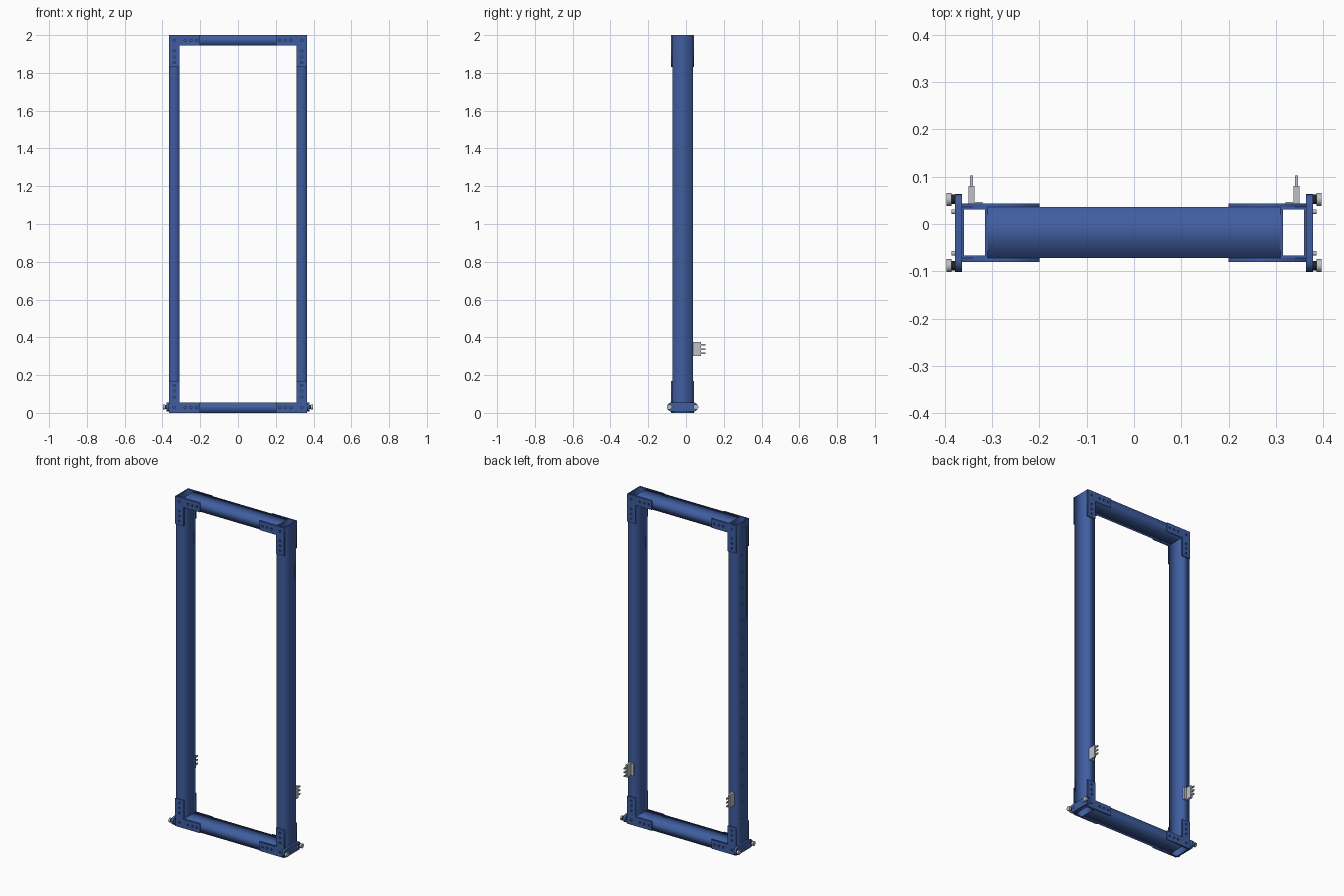
import bpy, bmesh
from math import pi, cos, sin
from mathutils import Matrix, Vector

if "Cube" in bpy.data.objects:
    bpy.data.objects.remove(bpy.data.objects["Cube"])


def material(name, rgb):
    m = bpy.data.materials.new(name)
    m.diffuse_color = (*rgb, 1)
    m.use_nodes = True
    m.node_tree.nodes["Principled BSDF"].inputs["Base Color"].default_value = m.diffuse_color
    return m


blue = material("blue_paint", (0.05, 0.11, 0.35))
steel = material("light_steel", (0.50, 0.54, 0.58))
black = material("black_rubber", (0.015, 0.015, 0.015))
YC = -0.018          # centre of the frame depth
XZ = Matrix.Rotation(pi / 2, 4, 'X')                                       # profile in x-z
YZ = Matrix(((0, 0, 1, 0), (1, 0, 0, 0), (0, 1, 0, 0), (0, 0, 0, 1)))      # profile in y-z


def add(name, bm, mat):
    bmesh.ops.recalc_face_normals(bm, faces=bm.faces)
    me = bpy.data.meshes.new(name)
    bm.to_mesh(me)
    bm.free()
    me.materials.append(mat)
    ob = bpy.data.objects.new(name, me)
    bpy.context.collection.objects.link(ob)
    return ob


def rect(x0, x1, y0, y1):
    return [(x0, y0), (x1, y0), (x1, y1), (x0, y1)]


def circle(x, y, r, n=12):
    return [(x + r * cos(2 * pi * i / n), y + r * sin(2 * pi * i / n)) for i in range(n)]


def plate(name, loops, thick, mtx, mat):
    """Extruded flat profile: first loop is the outline, the others are holes."""
    cu = bpy.data.curves.new(name, 'CURVE')
    cu.dimensions, cu.fill_mode, cu.extrude = '2D', 'BOTH', thick / 2
    for pts in loops:
        s = cu.splines.new('POLY')
        s.points.add(len(pts) - 1)
        for p, c in zip(s.points, pts):
            p.co = (c[0], c[1], 0, 1)
        s.use_cyclic_u = True
    tmp = bpy.data.objects.new(name, cu)
    bpy.context.collection.objects.link(tmp)
    bpy.context.view_layer.update()
    me = bpy.data.meshes.new_from_object(tmp.evaluated_get(bpy.context.evaluated_depsgraph_get()))
    bpy.data.objects.remove(tmp)
    bm = bmesh.new()
    bm.from_mesh(me)
    bpy.data.meshes.remove(me)
    bmesh.ops.remove_doubles(bm, verts=bm.verts, dist=1e-5)
    bm.transform(mtx)
    return add(name, bm, mat)


def box(name, x, y, z, mat):
    bm = bmesh.new()
    bmesh.ops.create_cube(bm, size=1)
    lo, hi = zip(*(sorted(a) for a in (x, y, z)))
    lo, hi = Vector(lo), Vector(hi)
    bm.transform(Matrix.Translation((lo + hi) / 2) @ Matrix.Diagonal((*(hi - lo), 1)))
    return add(name, bm, mat)


def cyl_x(name, x0, x1, y, z, r, mat, n=24):
    bm = bmesh.new()
    bmesh.ops.create_cone(bm, cap_ends=True, segments=n, radius1=r, radius2=r, depth=abs(x1 - x0))
    bm.transform(Matrix.Translation(((x0 + x1) / 2, y, z)) @ Matrix.Rotation(pi / 2, 4, 'Y'))
    ob = add(name, bm, mat)
    for p in ob.data.polygons:
        p.use_smooth = len(p.vertices) == 4
    ob.data.update()
    return ob


# Hollow posts
posts = {}
for side, s in (("left", -1), ("right", 1)):
    posts[s] = plate(side + "_post",
                     [rect(s * .365, s * .31, -.072, .036), rect(s * .36, s * .315, -.067, .031)],
                     2, Matrix.Translation((0, 0, 1)), blue)

# Row of small holes in the outer wall of the left post
bm = bmesh.new()
for i in range(17):
    bmesh.ops.create_cone(bm, cap_ends=True, segments=10, radius1=.005, radius2=.005, depth=.02,
                          matrix=Matrix.Translation((-.365, YC, .2 + .1 * i)) @ Matrix.Rotation(pi / 2, 4, 'Y'))
cutter = add("hole_cutter", bm, blue)
cutter.hide_render = True
mod = posts[-1].modifiers.new("holes", 'BOOLEAN')
mod.operation, mod.solver, mod.object = 'DIFFERENCE', 'EXACT', cutter
bpy.context.view_layer.objects.active = posts[-1]
bpy.ops.object.modifier_apply(modifier=mod.name)
bpy.data.objects.remove(cutter)

# Hollow cross beams
for name, z in (("bottom_beam", 0), ("top_beam", 1.945)):
    plate(name, [rect(-.072, .036, z, z + .055), rect(-.067, .031, z + .005, z + .05)], .62, YZ, blue)

# L-shaped corner gussets with bolt holes, front and back
L = [(0, 0), (.165, 0), (.165, .055), (.055, .055), (.055, .168), (0, .168)]
HOLES = [(.0275, .0275), (.085, .0275), (.115, .0275), (.145, .0275),
         (.0275, .085), (.0275, .115), (.0275, .145)]
for sx, hn in ((1, "left"), (-1, "right")):
    for sz, vn in ((1, "bottom"), (-1, "top")):
        for y, dn in ((-.076, "front"), (.0395, "back")):
            m = Matrix.Translation((-.365 * sx, y, 0 if sz > 0 else 2)) @ Matrix.Diagonal((sx, 1, sz, 1)) @ XZ
            plate(f"{vn}_{hn}_{dn}_gusset", [L] + [circle(a, b, .006) for a, b in HOLES],
                  .008 if dn == "front" else .007, m, blue)

for s, side in ((-1, "left"), (1, "right")):
    # Rounded foot plate
    r, zc, ya, yb = .024, .031, -.077, .039
    arc = [(yb + r * cos(a), zc + r * sin(a)) for a in [pi * (i / 12 - .5) for i in range(13)]]
    arc += [(ya - r * cos(a), zc - r * sin(a)) for a in [pi * (i / 12 - .5) for i in range(13)]]
    plate(side + "_foot_plate", [arc], .014, Matrix.Translation((s * .371, 0, 0)) @ YZ, blue)
    # Leveling knobs and small bolts
    for i, d in enumerate((-1, 1)):
        y = YC + d * .07
        cyl_x(f"{side}_washer_{i}", s * .377, s * .387, y, zc, .010, black)
        cyl_x(f"{side}_knob_{i}", s * .386, s * .396, y, zc, .0135, steel)
        cyl_x(f"{side}_bolt_{i}", s * .377, s * .386, YC + d * .044, zc, .005, steel, 12)
    # Rear bracket with three pins
    box(side + "_bracket_base", (s * .35, s * .32), (.036, .046), (.3, .375), steel)
    box(side + "_bracket_arm", (s * .35, s * .337), (.046, .08), (.3, .375), steel)
    for i, z in enumerate((.315, .338, .361)):
        box(f"{side}_bracket_pin_{i}", (s * .347, s * .340), (.08, .103), (z - .004, z + .004), steel)
